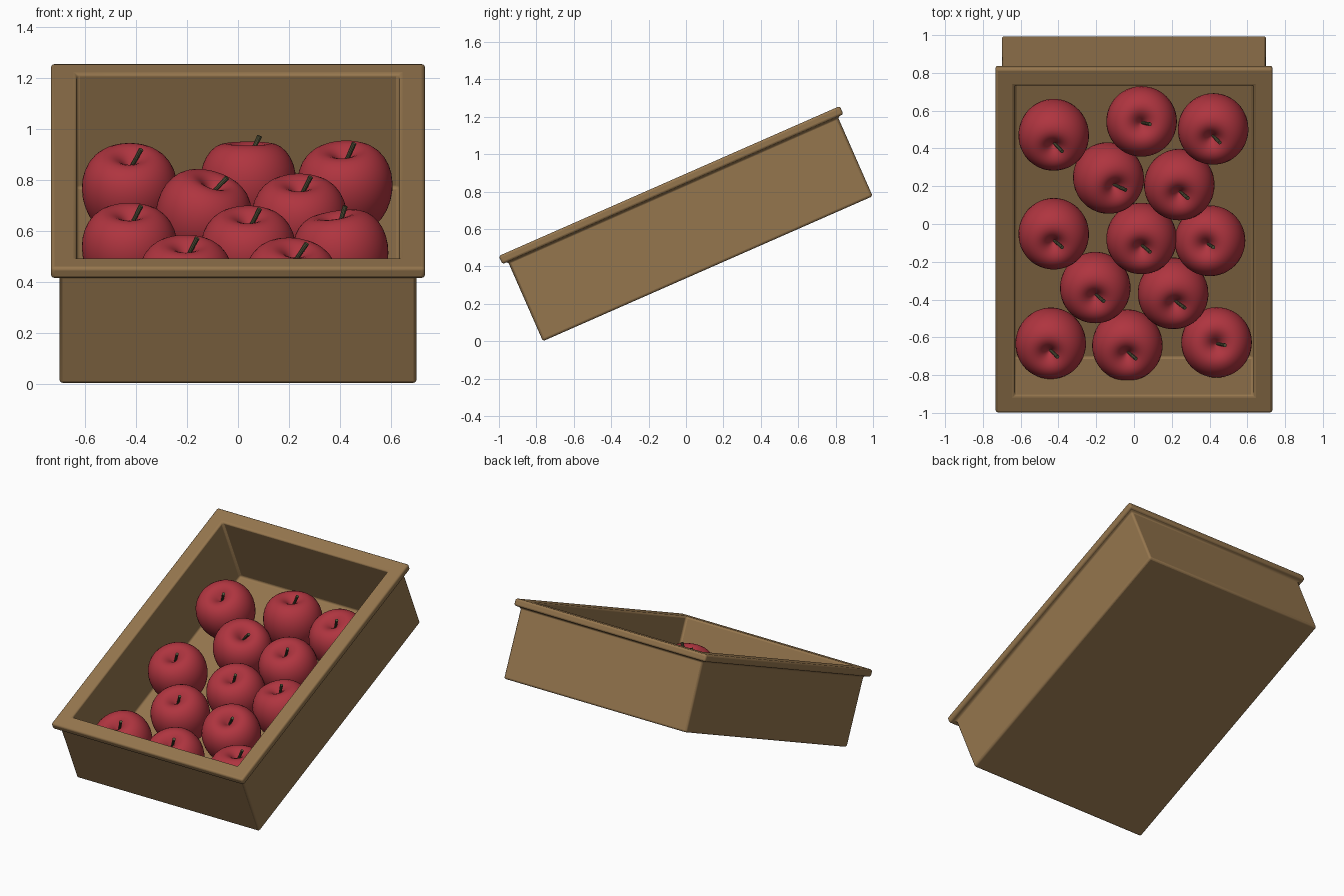
import bpy, bmesh, math
from mathutils import Matrix, Vector

if "Cube" in bpy.data.objects:
    bpy.data.objects.remove(bpy.data.objects["Cube"])

TILT = math.atan2(0.775, 1.763)
# crate frame: y runs up the slope from the lower front edge, z is normal to the floor
FRAME = Matrix.Translation((0, -0.765, 0)) @ Matrix.Rotation(TILT, 4, 'X')
LENGTH, HALF_W = 1.926, 0.70
FLOOR, RADIUS_H = 0.02, 0.165


def material(name, rgb):
    m = bpy.data.materials.new(name)
    m.diffuse_color = (*rgb, 1)
    m.use_nodes = True
    m.node_tree.nodes["Principled BSDF"].inputs["Base Color"].default_value = m.diffuse_color
    return m


WOOD = material("wood", (0.30, 0.18, 0.075))
RED = material("apple_red", (0.43, 0.035, 0.05))
STEM = material("stem_green", (0.10, 0.10, 0.05))


def make_mesh(name, bm, mat, smooth=False):
    bmesh.ops.recalc_face_normals(bm, faces=bm.faces)
    for f in bm.faces:
        f.smooth = smooth
    me = bpy.data.meshes.new(name)
    bm.to_mesh(me)
    bm.free()
    me.materials.append(mat)
    return me


def place(name, me, matrix):
    ob = bpy.data.objects.new(name, me)
    bpy.context.collection.objects.link(ob)
    ob.matrix_world = matrix
    return ob


# crate: rectangular rings (offset from outer wall, height) lofted from underside to inner floor
bm = bmesh.new()
rings = []
for off, z in [(0, 0), (0, 0.464), (0.033, 0.464), (0.033, 0.512),
               (-0.068, 0.512), (-0.068, FLOOR)]:
    x, y0, y1 = HALF_W + off, -off, LENGTH + off
    rings.append([bm.verts.new(c) for c in
                  [(-x, y0, z), (x, y0, z), (x, y1, z), (-x, y1, z)]])
for a, b in zip(rings, rings[1:]):
    for i in range(4):
        j = (i + 1) % 4
        bm.faces.new((a[i], a[j], b[j], b[i]))
bm.faces.new(rings[0])
bm.faces.new(rings[-1])
crate = place("crate", make_mesh("crate", bm, WOOD), FRAME)
bev = crate.modifiers.new("soft_edges", 'BEVEL')
bev.width, bev.segments = 0.013, 3
bpy.context.view_layer.objects.active = crate
crate.select_set(True)
bpy.ops.object.shade_smooth_by_angle(angle=math.radians(35))

# apple: revolved profile with a dimple at each end
profile = [(0, -0.13), (0.03, -0.145), (0.06, -0.163), (0.10, -0.157), (0.15, -0.115),
           (0.181, -0.05), (0.192, 0.02), (0.182, 0.085), (0.152, 0.137), (0.11, 0.165),
           (0.07, 0.166), (0.035, 0.145), (0.013, 0.118), (0, 0.105)]
bm = bmesh.new()
vs = [bm.verts.new((r, 0, z)) for r, z in profile]
es = [bm.edges.new(p) for p in zip(vs, vs[1:])]
bmesh.ops.spin(bm, geom=vs + es, cent=(0, 0, 0), axis=(0, 0, 1),
               angle=2 * math.pi, steps=28)
bmesh.ops.remove_doubles(bm, verts=bm.verts, dist=1e-4)
apple_mesh = make_mesh("apple", bm, RED, True)

# stem: short tapered stick leaning to the right
base, tip = Vector((0, 0, 0.10)), Vector((0.045, 0, 0.195))
axis = tip - base
bm = bmesh.new()
bmesh.ops.create_cone(bm, cap_ends=True, segments=10, radius1=0.007, radius2=0.010,
                      depth=axis.length,
                      matrix=Matrix.Translation((base + tip) / 2)
                      @ axis.to_track_quat('Z', 'Y').to_matrix().to_4x4())
stem_mesh = make_mesh("stem", bm, STEM)

# apples: x, y as seen from above, then extra lean about x and y
apples = [(-0.425, 0.48, 0.1, 0), (0.04, 0.545, -0.33, 0), (0.42, 0.51, 0, -0.05),
          (-0.14, 0.25, 0, 0.28), (0.24, 0.215, 0, 0),
          (-0.425, -0.045, 0, 0), (0.04, -0.07, 0, 0), (0.405, -0.085, -0.22, -0.15),
          (-0.205, -0.33, 0, 0), (0.205, -0.36, 0.05, 0.1),
          (-0.44, -0.625, 0, -0.05), (-0.035, -0.635, 0, 0), (0.437, -0.625, -0.33, 0)]
h = FLOOR + RADIUS_H
for n, (x, y, lean_x, lean_y) in enumerate(apples, 1):
    u = (y + 0.765 + h * math.sin(TILT)) / math.cos(TILT)
    m = (FRAME @ Matrix.Translation((x, u, h)) @ Matrix.Rotation(lean_x, 4, 'X')
         @ Matrix.Rotation(lean_y, 4, 'Y'))
    apple = place(f"apple_{n}", apple_mesh, m)
    apple.modifiers.new("smooth", 'SUBSURF').levels = 1
    apple.modifiers["smooth"].render_levels = 1
    place(f"apple_stem_{n}", stem_mesh, m)
